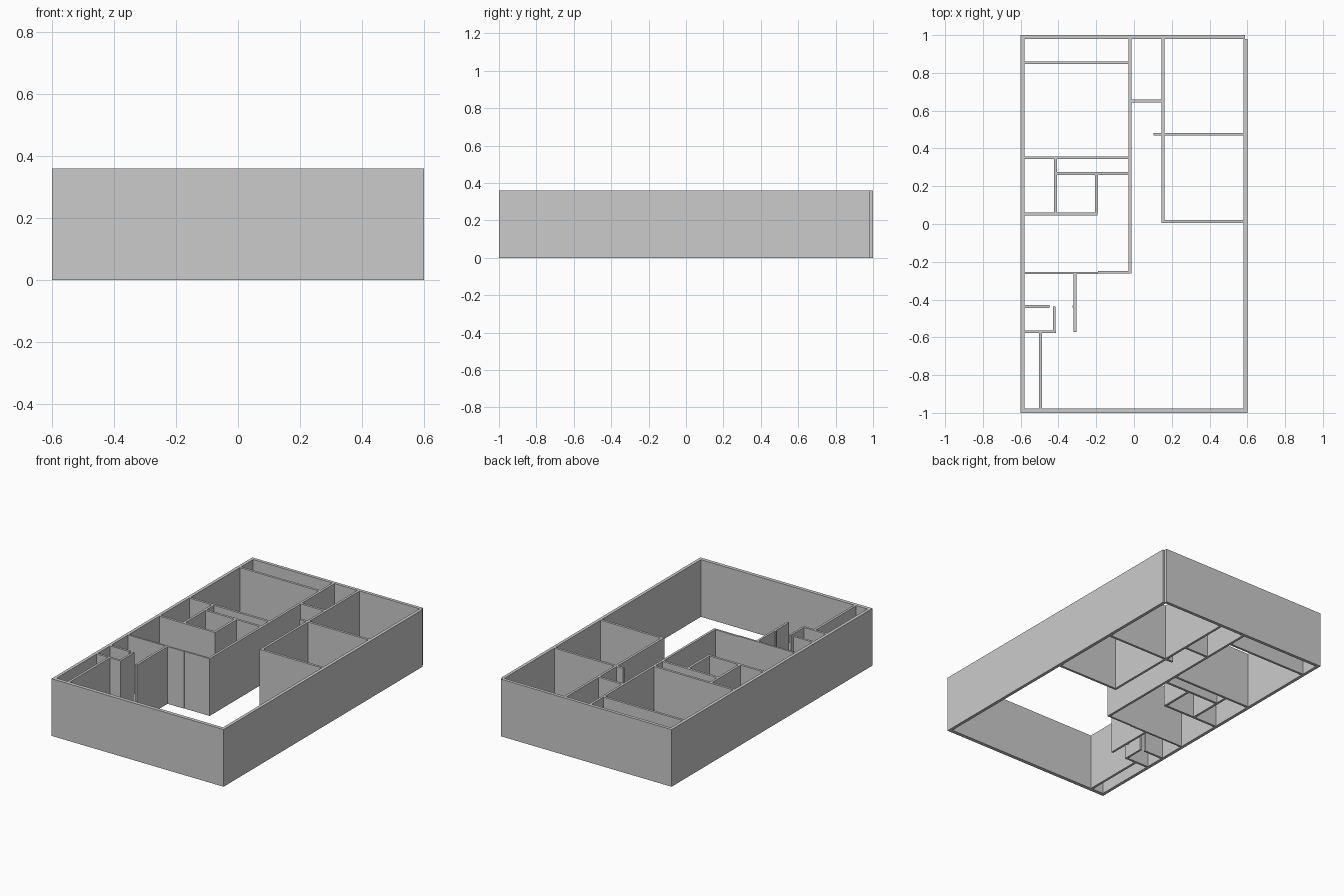
import bpy

if "Cube" in bpy.data.objects:
    bpy.data.objects.remove(bpy.data.objects["Cube"])

HEIGHT = 0.36


def wall(name, x0, x1, y0, y1):
    """Full-height wall block spanning the given plan rectangle."""
    bpy.ops.mesh.primitive_cube_add(size=1, location=((x0 + x1) / 2, (y0 + y1) / 2, HEIGHT / 2))
    ob = bpy.context.object
    ob.name = name
    ob.data.name = name
    ob.scale = (x1 - x0, y1 - y0, HEIGHT)
    bpy.ops.object.transform_apply(location=False, rotation=False, scale=True)


def across(name, y, x0, x1, t=0.015):
    wall(name, x0, x1, y - t / 2, y + t / 2)


def along(name, x, y0, y1, t=0.015):
    wall(name, x - t / 2, x + t / 2, y0, y1)


# Outer shell
wall("outer_wall_left", -0.6, -0.58, -1, 1)
wall("outer_wall_right", 0.58, 0.6, -1, 0.98)
wall("outer_wall_front", -0.58, 0.58, -1, -0.977)
wall("outer_wall_back", -0.58, 0.588, 0.98, 1)

# Corridor walls
along("corridor_wall_left", -0.0215, -0.262, 0.98)
along("corridor_wall_right", 0.154, 0.006, 0.98)
across("corridor_partition", 0.652, -0.014, 0.147)

# Right rooms
across("right_room_divider", 0.475, 0.103, 0.58)
across("right_room_front_wall", 0.0135, 0.161, 0.58)

# Left rooms
across("closet_wall", 0.854, -0.58, -0.029)
across("bedroom_wall", 0.351, -0.58, -0.029)
across("bath_back_wall", 0.267, -0.408, -0.029)
along("bath_left_wall", -0.416, 0.06, 0.344)
along("bath_right_wall", -0.199, 0.06, 0.26)
across("bath_front_wall", 0.053, -0.58, -0.192)

# Front-left rooms
across("kitchen_wall_left", -0.259, -0.58, -0.19, 0.012)
across("kitchen_wall_right", -0.256, -0.19, -0.029, 0.012)
along("entry_wall", -0.312, -0.572, -0.265, 0.014)
across("entry_stub", -0.437, -0.325, -0.319, 0.012)
across("pantry_back_wall", -0.437, -0.58, -0.448, 0.014)
along("pantry_side_wall", -0.421, -0.564, -0.437, 0.013)
across("pantry_front_wall", -0.571, -0.58, -0.414, 0.014)
along("store_wall", -0.495, -0.977, -0.578)
